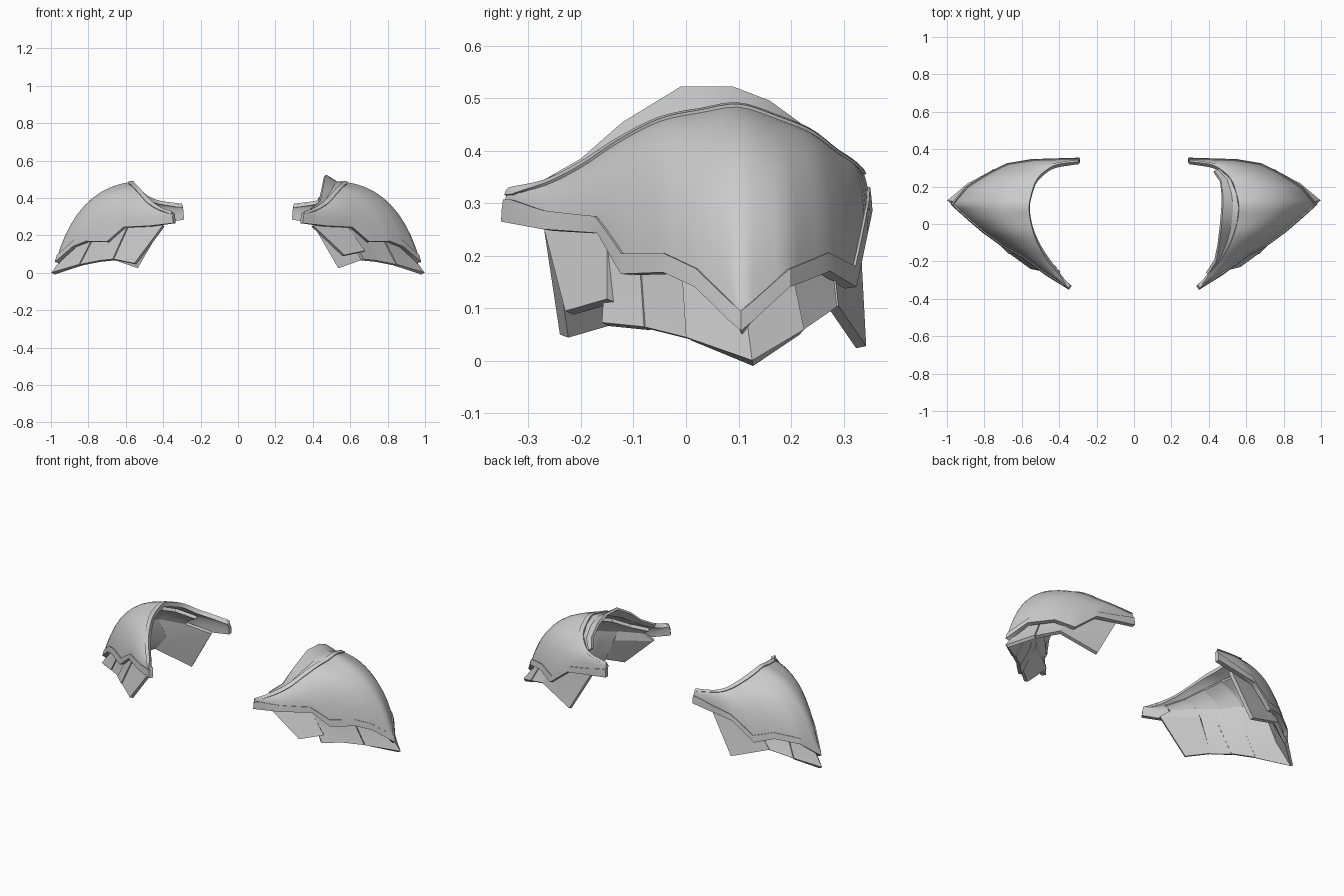
import bpy
import bmesh
from mathutils import Vector

if "Cube" in bpy.data.objects:
    bpy.data.objects.remove(bpy.data.objects["Cube"])

metal = bpy.data.materials.new("light_grey_metal")
metal.use_nodes = True
GREY = (0.6, 0.6, 0.6, 1)
metal.diffuse_color = GREY
metal.node_tree.nodes["Principled BSDF"].inputs["Base Color"].default_value = GREY

# Stations from front to back: inner rim above, lower edge below
RIM = [(.355, -.335, .328), (.40, -.27, .34), (.455, -.20, .375), (.50, -.13, .42),
       (.535, -.05, .46), (.555, .03, .477), (.56, .10, .487), (.545, .17, .465),
       (.52, .235, .438), (.47, .285, .40), (.41, .315, .38), (.30, .33, .365)]
EDGE = [(.345, -.348, .265), (.47, -.27, .25), (.61, -.165, .243), (.70, -.12, .165),
        (.81, -.04, .168), (.88, .02, .14), (.975, .105, .056), (.90, .195, .14),
        (.78, .27, .17), (.68, .32, .14), (.55, .342, .245), (.29, .35, .285)]
RIM = [Vector(p) for p in RIM]
EDGE = [Vector(p) for p in EDGE]
LAST = len(RIM) - 1
STEPS = 4


def curve(points, u):
    """Smooth curve through the points, u counted in points."""
    i = min(int(u), LAST - 1)
    f = u - i
    a, b = points[max(i - 1, 0)], points[i]
    c, d = points[i + 1], points[min(i + 2, LAST)]
    return b + (c - a) * f / 2 + (a - 2.5 * b + 2 * c - d / 2) * f ** 2 \
        + (1.5 * (b - c) + (d - a) / 2) * f ** 3


def line(points, u):
    i = min(int(u), len(points) - 2)
    return points[i].lerp(points[i + 1], u - i)


def section(u):
    """Domed cross-section at a station: rim, control point, lower edge."""
    rim, edge = curve(RIM, u), line(EDGE, u)
    reach = min(1, u, LAST - u)
    soft = (curve(EDGE, u - reach) + curve(EDGE, u + reach) + 2 * curve(EDGE, u)) / 4
    mid = rim.lerp(soft, .82)
    mid.z = rim.z - .08 * (rim.z - soft.z)
    return rim, mid, edge


def dome(sec, t):
    rim, mid, edge = sec
    return rim * (1 - t) ** 2 + mid * (2 * t * (1 - t)) + edge * t * t


def loft(name, rows, side, thickness, offset, angle):
    """Sheet through rows of points, given thickness; side -1 mirrors it."""
    bm = bmesh.new()
    grid = [[bm.verts.new((p.x * side, p.y, p.z)) for p in row] for row in rows]
    for r, s in zip(grid, grid[1:]):
        for j in range(len(r) - 1):
            quad = [r[j], r[j + 1], s[j + 1], s[j]]
            bm.faces.new(quad if side > 0 else quad[::-1])
    mesh = bpy.data.meshes.new(name)
    bm.to_mesh(mesh)
    bm.free()
    obj = bpy.data.objects.new(name, mesh)
    bpy.context.collection.objects.link(obj)
    mesh.materials.append(metal)
    solid = obj.modifiers.new("thickness", "SOLIDIFY")
    solid.thickness = thickness
    solid.offset = offset
    bpy.ops.object.select_all(action="DESELECT")
    obj.select_set(True)
    bpy.context.view_layer.objects.active = obj
    bpy.ops.object.modifier_apply(modifier=solid.name)
    bpy.ops.object.shade_smooth_by_angle(angle=angle)


SECTIONS = [section(i / STEPS) for i in range(LAST * STEPS + 1)]


def band(width, lower):
    """Rows for a strip of constant width along the rim or the lower edge."""
    rows = []
    for sec in SECTIONS:
        length = (sec[1] - sec[0]).length + (sec[2] - sec[1]).length
        f = min(.45, width / length)
        ts = (1 - f, 1 - f / 2, 1) if lower else (0, f / 2, f)
        rows.append([dome(sec, t) for t in ts])
    return rows


# Skirt below the shell: upper and lower points from front to back
SKIRT_TOP = [(.41, -.27, .25), (.59, -.15, .25), (.67, -.09, .21), (.77, -.01, .20),
             (.91, .11, .12), (.82, .20, .18), (.68, .28, .20), (.40, .33, .27)]
SKIRT_LOW = [(.56, -.24, .05), (.67, -.16, .073), (.75, -.08, .065), (.85, .0, .045),
             (.998, .126, .001), (.88, .225, .06), (.76, .29, .105), (.54, .343, .028)]
SKIRT_TOP = [Vector(p) for p in SKIRT_TOP]
SKIRT_LOW = [Vector(p) for p in SKIRT_LOW]
# Stations where the skirt runs up inside the dome, and its plates
STATIONS = [1, 2.1, 3.3, 4.6, 6, 7, 8, 9.5]
CENTRE = Vector((.45, .05, .1))
LINER = [[dome(section(u), t).lerp(CENTRE, .07) for t in (.15, .3, .45, .6)]
         for u in STATIONS]
PLATES = [(0, 1), (1, 2), (2, 3), (3, 4, 5), (5, 6), (6, 7)]

for side, word in ((1, "left"), (-1, "right")):
    # Domed shell
    rows = [[dome(sec, j / 10) for j in range(11)] for sec in SECTIONS]
    loft(word + "_shell", rows, side, .02, -1, .9)

    # Raised trims along the lower edge and the inner rim
    loft(word + "_lower_trim", band(.035, True), side, .01, 0, .4)
    loft(word + "_rim_trim", band(.03, False), side, .01, 0, .4)

    # Skirt plates, alternately stepped in and out, running up as a liner
    for i, plate in enumerate(PLATES):
        shift = Vector((-.006 if i % 2 == 0 else 0, 0, 0))
        lift = Vector((.015, .01, .045)) if side > 0 and i == 0 else Vector()
        rows = [LINER[k] + [SKIRT_TOP[k] + shift, SKIRT_LOW[k] + shift + lift]
                for k in plate]
        loft(f"{word}_skirt_plate_{i + 1}", rows, side, .02, -1, .3)

# Raised collar on the left pad only
COLLAR = [(.395, -.27, .345), (.44, -.20, .385), (.455, -.12, .455), (.468, -.01, .522),
          (.475, .09, .522), (.475, .16, .495), (.465, .235, .44), (.43, .285, .40)]
rows = []
for i, p in enumerate(COLLAR):
    base = curve(RIM, 1.2 + 1.15 * i)
    top = Vector(p)
    rows.append([top, base.lerp(top, .35) - Vector((0, 0, .012)), base])
loft("left_collar", rows, 1, .015, -1, .5)
